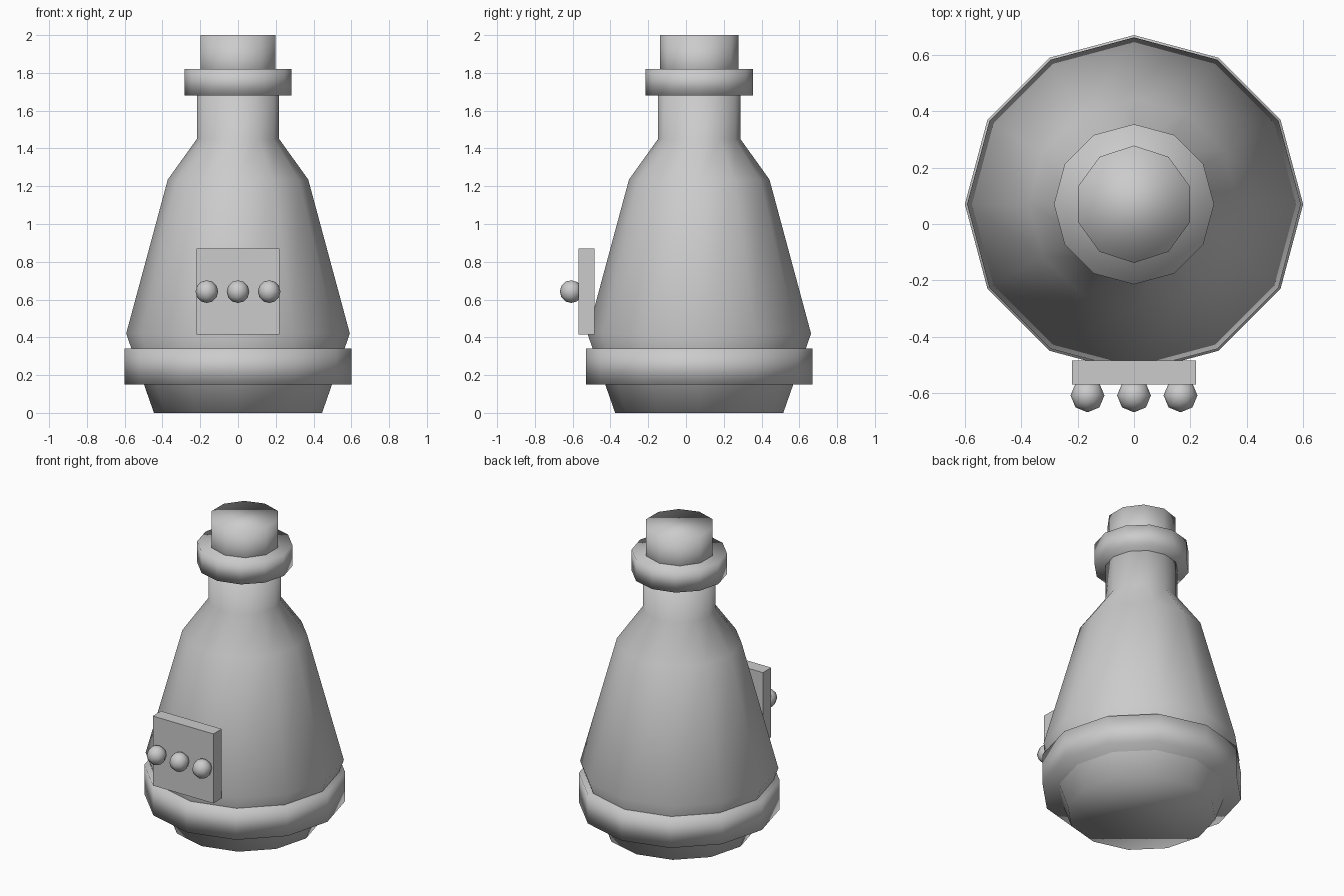
import bpy, bmesh, math

if "Cube" in bpy.data.objects:
    bpy.data.objects.remove(bpy.data.objects["Cube"])

CY = 0.07  # y of the bottle axis


def lathe(name, profile, sides, angle=None, start=0.0):
    """Closed solid from (radius, z) rings; angle keeps sharp edges, None = fully smooth."""
    bm = bmesh.new()
    rings = []
    for r, z in profile:
        rings.append([bm.verts.new((r * math.cos(start + 2 * math.pi * i / sides),
                                    r * math.sin(start + 2 * math.pi * i / sides), z))
                      for i in range(sides)])
    for a, b in zip(rings, rings[1:]):
        for i in range(sides):
            j = (i + 1) % sides
            bm.faces.new((a[i], a[j], b[j], b[i]))
    bm.faces.new(rings[0][::-1])
    bm.faces.new(rings[-1])
    finish(name, bm, (0, CY, 0), angle)


def finish(name, bm, loc, angle=None, smooth=True):
    for f in bm.faces:
        f.smooth = smooth
    if angle:
        for e in bm.edges:
            e.smooth = e.calc_face_angle(0) < math.radians(angle)
    me = bpy.data.meshes.new(name)
    bm.to_mesh(me)
    bm.free()
    ob = bpy.data.objects.new(name, me)
    ob.location = loc
    bpy.context.collection.objects.link(ob)


# Flask body with tapered foot, shoulder and neck
lathe("flask_body", [(0.445, 0), (0.592, 0.42), (0.372, 1.235), (0.218, 1.45), (0.218, 1.72)], 12)

# Base band, neck collar and stopper
lathe("base_band", [(0.6, 0.15), (0.6, 0.34)], 12, 40)
lathe("neck_collar", [(0.284, 1.68), (0.284, 1.82)], 12, 40)
lathe("stopper", [(0.208, 1.72), (0.208, 2.0)], 10, 40, math.pi / 2)

# Front label plate
bm = bmesh.new()
bmesh.ops.create_cube(bm, size=1)
bmesh.ops.scale(bm, vec=(0.44, 0.086, 0.456), verts=bm.verts)
finish("label_plate", bm, (0, -0.527, 0.642), smooth=False)

# Row of beads on the plate
for i in (-1, 0, 1):
    bm = bmesh.new()
    bmesh.ops.create_uvsphere(bm, u_segments=8, v_segments=6, radius=0.06)
    finish(f"bead_{i + 2}", bm, (i * 0.165, -0.608, 0.642))
